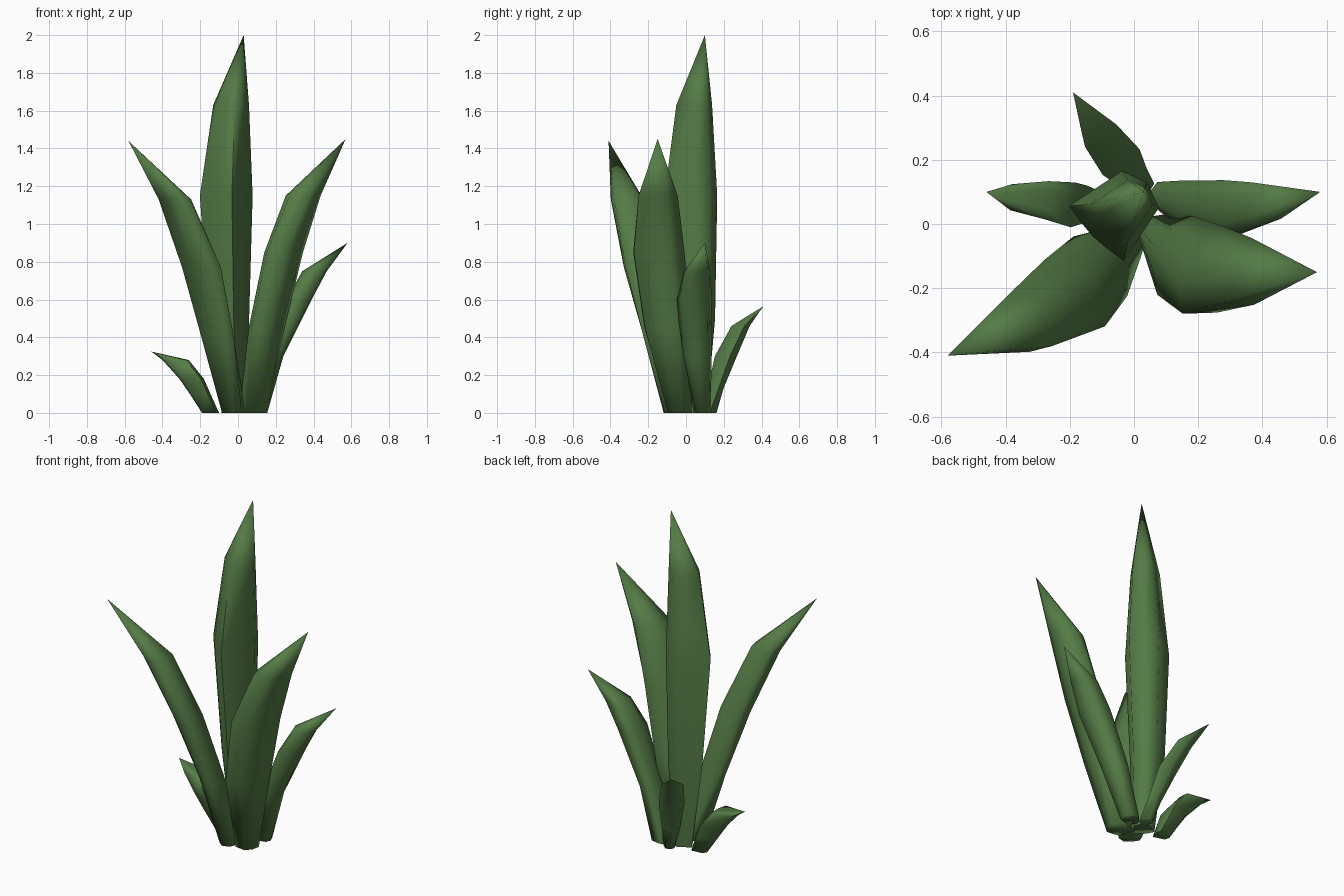
import bpy, bmesh, math
from mathutils import Vector

green = bpy.data.materials.new("leaf green")
green.diffuse_color = (0.09, 0.20, 0.062, 1)

# Solid leaf section: (side fraction, fraction of depth from the rib, fraction of belly)
SECTION = [(-1, 1, 0), (-0.68, 0.14, 0), (0, 0, 0), (0.68, 0.14, 0), (1, 1, 0),
           (0.5, 1, 0.65), (0, 1, 1), (-0.5, 1, 0.65)]


def leaf(name, angle, belly, stations, tip):
    """belly: bulge of the inner face; stations: rib x, rib y, height, half width, depth"""
    a = math.radians(angle)
    out = Vector((math.cos(a), math.sin(a), 0))
    side = Vector((-out.y, out.x, 0))
    bm = bmesh.new()
    rings = []
    for x, y, z, w, d in stations:
        rib = Vector((x, y, z))
        rings.append([bm.verts.new(rib + side * (w * u) - out * (d * v + belly * b))
                      for u, v, b in SECTION])
    n = len(SECTION)
    for lo, hi in zip(rings, rings[1:]):
        for i in range(n):
            j = (i + 1) % n
            bm.faces.new((lo[i], lo[j], hi[j], hi[i]))
    end = bm.verts.new(tip)
    for i in range(n):
        bm.faces.new((rings[-1][i], rings[-1][(i + 1) % n], end))
    bm.faces.new(rings[0][::-1])
    bmesh.ops.recalc_face_normals(bm, faces=bm.faces)
    me = bpy.data.meshes.new(name)
    bm.to_mesh(me)
    bm.free()
    me.materials.append(green)
    ob = bpy.data.objects.new(name, me)
    bpy.context.collection.objects.link(ob)
    bpy.ops.object.select_all(action='DESELECT')
    ob.select_set(True)
    bpy.context.view_layer.objects.active = ob
    bpy.ops.object.shade_smooth_by_angle(angle=math.radians(85))


# Tall upright centre leaf
leaf("centre_leaf", 45, 0.015,
     [(0.02, 0.09, 0, 0.06, 0.09), (0.03, 0.125, 0.50, 0.095, 0.17),
      (0.042, 0.13, 1.15, 0.12, 0.225), (0.035, 0.115, 1.63, 0.08, 0.155)],
     (0.03, 0.10, 2.0))

# Two large leaves leaning forward
leaf("front_left_leaf", 222, 0.085,
     [(-0.06, -0.09, 0, 0.065, 0.05), (-0.142, -0.165, 0.40, 0.125, 0.05),
      (-0.24, -0.265, 0.77, 0.14, 0.075), (-0.38, -0.352, 1.13, 0.105, 0.075)],
     (-0.58, -0.41, 1.44))
leaf("front_right_leaf", -25, 0.075,
     [(0.14, -0.06, 0, 0.065, 0.075), (0.22, -0.14, 0.45, 0.135, 0.10),
      (0.315, -0.19, 0.85, 0.15, 0.11), (0.42, -0.19, 1.15, 0.11, 0.11)],
     (0.57, -0.15, 1.45))

# Medium leaf on the right
leaf("right_leaf", 3, 0.03,
     [(0.155, 0.09, 0, 0.045, 0.08), (0.24, 0.06, 0.30, 0.08, 0.08),
      (0.39, 0.05, 0.60, 0.092, 0.105), (0.47, 0.065, 0.75, 0.07, 0.10)],
     (0.58, 0.10, 0.90))

# Small leaves at the back and left
leaf("back_leaf", 125, 0.012,
     [(0.0, 0.155, 0, 0.035, 0.06), (-0.03, 0.185, 0.13, 0.05, 0.05),
      (-0.08, 0.25, 0.30, 0.07, 0.07), (-0.135, 0.32, 0.46, 0.06, 0.055)],
     (-0.19, 0.41, 0.565))
leaf("left_leaf", 175, 0.01,
     [(-0.19, 0.07, 0, 0.04, 0.08), (-0.255, 0.07, 0.10, 0.06, 0.10),
      (-0.31, 0.07, 0.18, 0.07, 0.12), (-0.40, 0.085, 0.28, 0.06, 0.13)],
     (-0.46, 0.10, 0.325))
